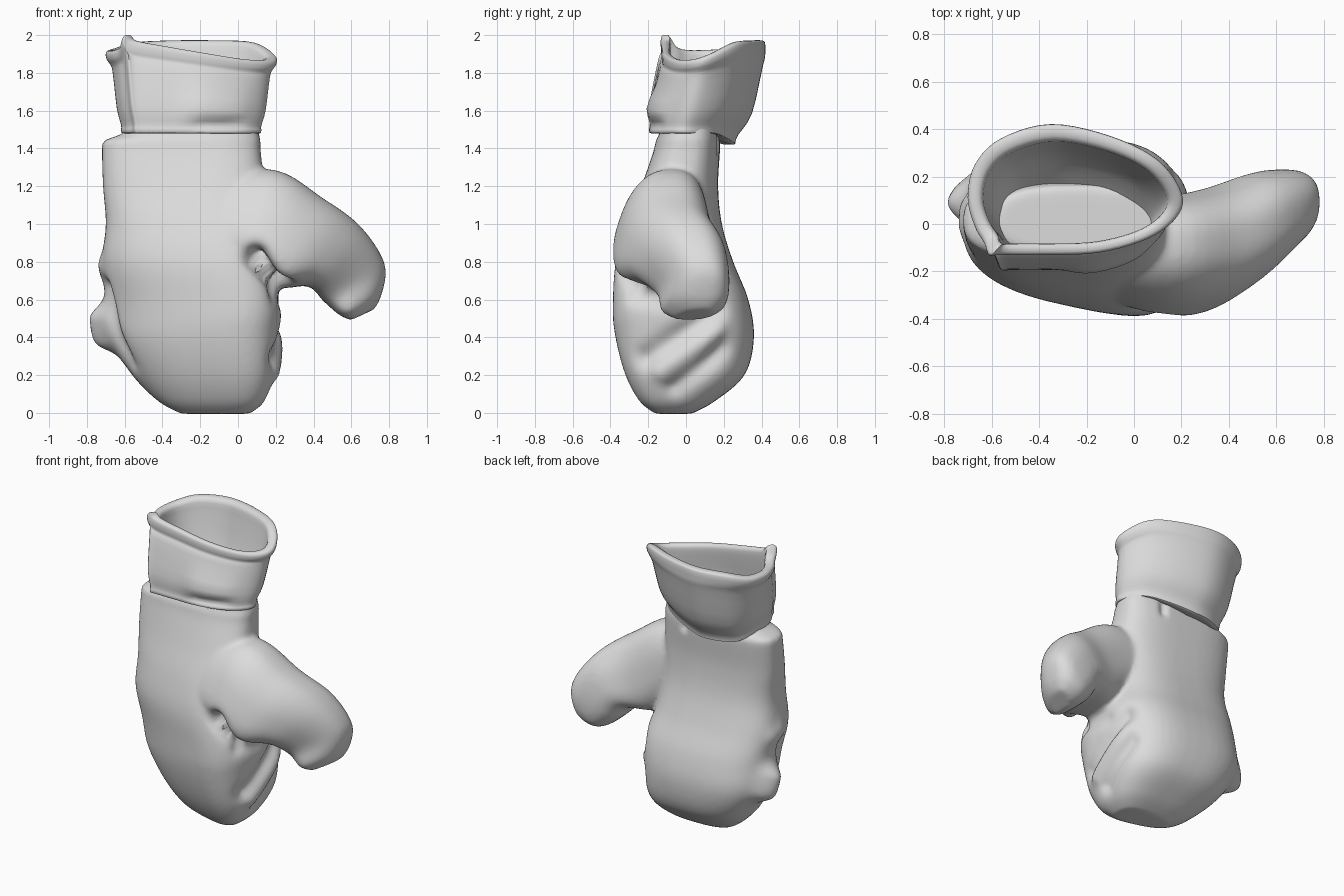
import bpy, bmesh, math
from mathutils import Vector
from mathutils.geometry import intersect_point_line

cube = bpy.data.objects.get("Cube")
if cube:
    bpy.data.objects.remove(cube)

grey = bpy.data.materials.new("soft grey")
grey.use_nodes = True
grey.diffuse_color = (0.72, 0.72, 0.72, 1)
bsdf = grey.node_tree.nodes["Principled BSDF"]
bsdf.inputs["Base Color"].default_value = grey.diffuse_color
bsdf.inputs["Roughness"].default_value = 0.7


def catmull(points, steps, closed=False):
    """Smoothly interpolate a list of tuples."""
    n, out = len(points), []
    for i in range(n if closed else n - 1):
        ids = [i - 1, i, i + 1, i + 2]
        ids = [k % n if closed else min(max(k, 0), n - 1) for k in ids]
        a, b, c, d = [points[k] for k in ids]
        for s in range(steps):
            t = s / steps
            out.append([0.5 * (2 * q + (r - p) * t + (2 * p - 5 * q + 4 * r - w) * t * t
                               + (3 * q - p - 3 * r + w) * t ** 3)
                        for p, q, r, w in zip(a, b, c, d)])
    if not closed:
        out.append(list(points[-1]))
    return out


def loft(bm, rings, caps=True):
    """Skin a list of rings, optionally capping both ends."""
    loops = [[bm.verts.new(p) for p in ring] for ring in rings]
    n = len(loops[0])
    faces = [bm.faces.new((lo[i], lo[(i + 1) % n], hi[(i + 1) % n], hi[i]))
             for lo, hi in zip(loops, loops[1:]) for i in range(n)]
    if caps:
        faces += [bm.faces.new(loops[0][::-1]), bm.faces.new(loops[-1])]
        bmesh.ops.recalc_face_normals(bm, faces=faces)


def make_object(name, bm):
    mesh = bpy.data.meshes.new(name)
    bm.to_mesh(mesh)
    bm.free()
    obj = bpy.data.objects.new(name, mesh)
    bpy.context.collection.objects.link(obj)
    mesh.materials.append(grey)
    return obj


def select(obj):
    bpy.ops.object.select_all(action='DESELECT')
    obj.select_set(True)
    bpy.context.view_layer.objects.active = obj


def crease(obj, a, b, radius, depth):
    """Press a soft groove along a line; negative depth raises a ridge."""
    a, b = Vector(a), Vector(b)
    moves = []
    for v in obj.data.vertices:
        t = min(max(intersect_point_line(v.co, a, b)[1], 0), 1)
        d = (v.co - a.lerp(b, t)).length / radius
        if d < 3:
            moves.append((v, v.normal * depth * math.exp(-d * d)))
    for v, move in moves:
        v.co -= move


def superellipse(power, count=48):
    for i in range(count):
        a = 2 * math.pi * i / count
        c, s = math.cos(a), math.sin(a)
        yield (math.copysign(abs(c) ** (2 / power), c),
               math.copysign(abs(s) ** (2 / power), s))


bm = bmesh.new()

# Hand body: height, then left, right, front and back limits
body = [(-0.005, -0.3, 0.06, -0.1, 0.03), (0.06, -0.42, 0.14, -0.18, 0.15),
        (0.2, -0.56, 0.2, -0.26, 0.31), (0.4, -0.68, 0.22, -0.32, 0.36),
        (0.6, -0.7, 0.23, -0.34, 0.33), (0.8, -0.72, 0.18, -0.345, 0.25),
        (1.0, -0.7, 0.15, -0.3, 0.19), (1.2, -0.715, 0.14, -0.23, 0.17),
        (1.39, -0.72, 0.12, -0.17, 0.18), (1.44, -0.71, 0.12, -0.16, 0.18),
        (1.48, -0.61, 0.11, -0.14, 0.17), (1.53, -0.58, 0.1, -0.13, 0.16)]
rings = []
for z, x0, x1, y0, y1 in catmull(body, 5):
    ring = []
    for u, v in superellipse(2.8):
        x = (x0 + x1) / 2 + u * (x1 - x0) / 2
        # The palm side slants towards the thumb, the back does not
        slant = -0.14 * (1 - v) * (x + 0.27) * min(1, max(0, 1.5 - z))
        ring.append((x, (y0 + y1) / 2 + v * (y1 - y0) / 2 + slant, z))
    rings.append(ring)
loft(bm, rings)

# Thumb: centre, half height, half depth, tilt of the section
thumb = [(-0.2, -0.08, 1.06, 0.2, 0.17, 78), (0.11, -0.12, 1.03, 0.27, 0.23, 72),
         (0.33, -0.1, 0.9, 0.265, 0.25, 63), (0.51, -0.02, 0.83, 0.21, 0.23, 50),
         (0.615, 0.05, 0.69, 0.19, 0.18, 32), (0.65, 0.05, 0.58, 0.13, 0.16, 28),
         (0.66, 0.05, 0.52, 0.07, 0.09, 25)]
rings = []
for x, y, z, high, deep, tilt in catmull(thumb, 5):
    cx, cz = math.cos(math.radians(tilt)), math.sin(math.radians(tilt))
    rings.append([(x + u * high * cx, y + v * deep * (1 - 0.2 * u) + 0.04 * u,
                   z + u * high * cz) for u, v in superellipse(2.6)])
loft(bm, rings)

# Fuse hand and thumb into one skin
glove = make_object("glove_body", bm)
select(glove)
fuse = glove.modifiers.new("fuse", 'REMESH')
fuse.mode = 'VOXEL'
fuse.voxel_size = 0.016
soften = glove.modifiers.new("soften", 'SMOOTH')
soften.factor, soften.iterations = 0.5, 8
for mod in ("fuse", "soften"):
    bpy.ops.object.modifier_apply(modifier=mod)

# Folds: pocket under the thumb, side folds, outer bulge, back slit
for fold in [((0.1, -0.36, 0.83), (0.23, -0.27, 0.69), 0.05, 0.11),
             ((0.21, 0.16, 0.55), (0.17, -0.2, 0.3), 0.06, 0.045),
             ((0.2, 0.2, 0.34), (0.17, -0.06, 0.14), 0.05, 0.03),
             ((0.22, 0.18, 0.44), (0.18, -0.13, 0.22), 0.05, -0.025),
             ((0.2, -0.28, 0.62), (0.22, 0.0, 0.58), 0.05, 0.02),
             ((-0.7, 0.09, 0.5), (-0.67, 0.11, 0.42), 0.08, -0.09),
             ((-0.72, 0.0, 0.78), (-0.72, 0.06, 0.76), 0.06, -0.02),
             ((-0.7, -0.06, 0.66), (-0.6, -0.1, 0.25), 0.05, 0.04),
             ((-0.1, 0.18, 1.46), (-0.1, 0.18, 1.4), 0.025, 0.025)]:
    crease(glove, *fold)

# Cuff: rim outline with its wavy height, overlap corner at the front left
outline = [(-0.61, -0.13, 2.0), (-0.57, -0.13, 1.97), (-0.4, -0.13, 1.94),
           (-0.15, -0.12, 1.9), (0.06, -0.06, 1.87), (0.18, 0.03, 1.87),
           (0.2, 0.13, 1.9), (0.1, 0.27, 1.96), (-0.1, 0.37, 1.97),
           (-0.35, 0.42, 1.97), (-0.56, 0.36, 1.96), (-0.67, 0.25, 1.93),
           (-0.7, 0.11, 1.92), (-0.67, -0.01, 1.92), (-0.63, -0.08, 1.94)]
outline = catmull(outline, 5, closed=True)
# Level from hem to rim, width and depth scale, backward shift;
# both ends tuck into the neck
wall = [(0.04, 0.7, 0.55, -0.12), (0, 0.8, 0.79, -0.11), (0.04, 0.82, 0.83, -0.11),
        (0.1, 0.82, 0.85, -0.1), (0.3, 0.87, 0.98, -0.065), (0.74, 0.92, 1.0, -0.015),
        (0.83, 0.95, 0.99, 0), (0.89, 0.99, 1, 0), (0.96, 1, 1, 0),
        (1, 0.96, 0.96, 0), (0.98, 0.87, 0.8, -0.01), (0.8, 0.84, 0.77, -0.02),
        (0.36, 0.77, 0.72, -0.06), (0.09, 0.7, 0.52, -0.12)]
rings = []
for level, sx, sy, shift in catmull(wall, 3):
    ring = []
    for x, y, top in outline:
        drop = min(1, max(0, (y - 0.2) / 0.15)) * min(1, max(0, (0.1 - x) / 0.4))
        hem = 1.48 - 0.06 * drop
        ring.append((-0.25 + sx * (x + 0.25), 0.145 + sy * (y - 0.145) + shift,
                     hem + level * (top - hem)))
    rings.append(ring)
bm = bmesh.new()
loft(bm, rings, caps=False)
cuff = make_object("cuff", bm)
crease(cuff, (-0.2, -0.18, 1.62), (0.0, -0.17, 1.6), 0.08, -0.025)
crease(cuff, (-0.2, -0.18, 1.53), (0.04, -0.15, 1.53), 0.03, 0.02)

for obj in (glove, cuff):
    select(obj)
    bpy.ops.object.shade_smooth_by_angle(angle=math.radians(50))
